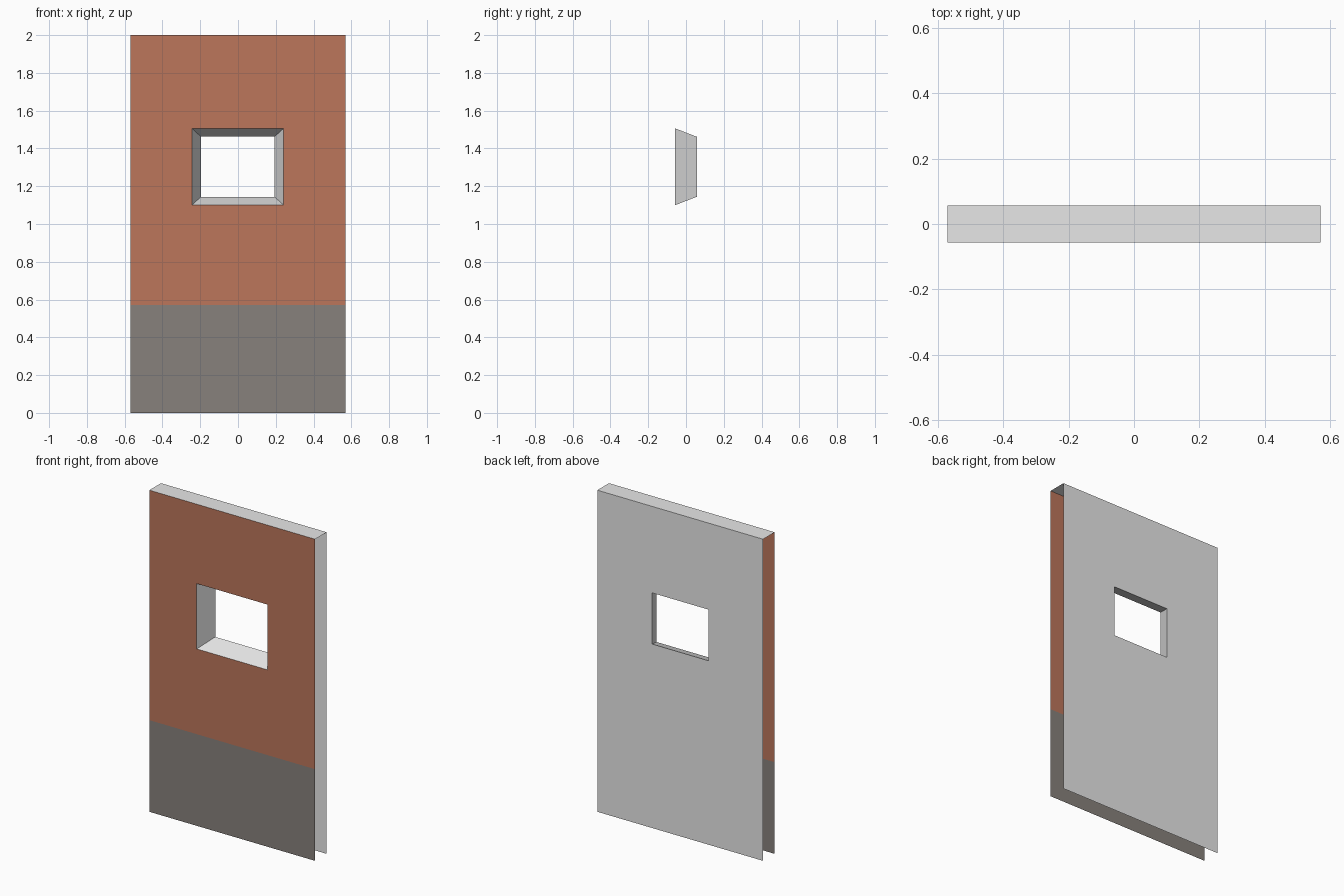
import bpy

if "Cube" in bpy.data.objects:
    bpy.data.objects.remove(bpy.data.objects["Cube"])

W, D, H = 0.57, 0.057, 2.0           # half width, half depth, height
SPLIT = 0.57                         # top of the dark base band
FRONT_HOLE = (-0.244, 0.242, 1.10, 1.506)   # x0, x1, z0, z1
BACK_HOLE = (-0.196, 0.193, 1.144, 1.462)


def material(name, rgb):
    m = bpy.data.materials.new(name)
    m.diffuse_color = (*rgb, 1)
    m.use_nodes = True
    m.node_tree.nodes["Principled BSDF"].inputs["Base Color"].default_value = m.diffuse_color
    return m


brick = material("brick red", (0.503, 0.181, 0.105))
stone = material("dark stone grey", (0.242, 0.220, 0.202))
plaster = material("light plaster grey", (0.8, 0.8, 0.8))


def add(name, verts, faces, mat):
    me = bpy.data.meshes.new(name)
    me.from_pydata(verts, [], faces)
    me.materials.append(mat)
    ob = bpy.data.objects.new(name, me)
    bpy.context.collection.objects.link(ob)
    return ob


def rect(y, x0, x1, z0, z1):
    return [(x0, y, z0), (x1, y, z0), (x1, y, z1), (x0, y, z1)]


def ring(name, outer, inner, mat, flip=False):
    """Four quads joining two rectangles."""
    faces = [(i, (i + 1) % 4, (i + 1) % 4 + 4, i + 4) for i in range(4)]
    if flip:
        faces = [f[::-1] for f in faces]
    return add(name, outer + inner, faces, mat)


# Front: dark base band and brick wall around the window
add("front_base", rect(-D, -W, W, 0, SPLIT), [(0, 1, 2, 3)], stone)
ring("front_wall", rect(-D, -W, W, SPLIT, H), rect(-D, *FRONT_HOLE), brick)

# Back wall around the smaller end of the window
ring("back_wall", rect(D, -W, W, 0, H), rect(D, *BACK_HOLE), plaster, True)

# Splayed window reveal
ring("window_reveal", rect(-D, *FRONT_HOLE), rect(D, *BACK_HOLE), plaster)

# Top cap (sides and bottom are open)
add("top_cap", [(-W, -D, H), (W, -D, H), (W, D, H), (-W, D, H)],
    [(0, 1, 2, 3)], plaster)
